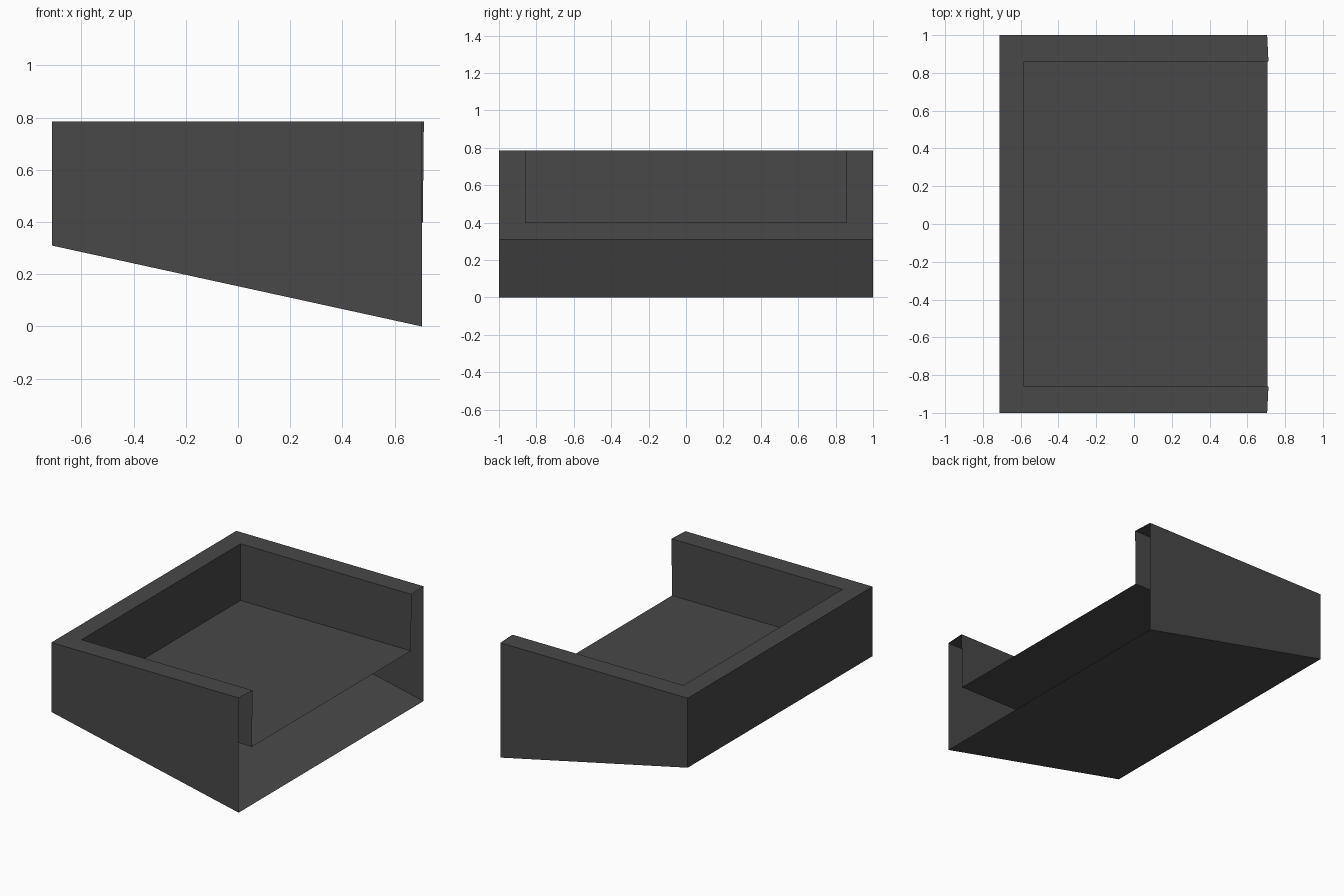
import bpy
import bmesh

cube = bpy.data.objects.get("Cube")
if cube:
    bpy.data.objects.remove(cube, do_unlink=True)

charcoal = bpy.data.materials.new("charcoal")
charcoal.use_nodes = True
charcoal.diffuse_color = (0.065, 0.065, 0.065, 1)
charcoal.node_tree.nodes["Principled BSDF"].inputs["Base Color"].default_value = charcoal.diffuse_color

BACK, FRONT = -0.713, 0.705      # closed and open ends of the outer shell
IN_BACK, IN_FRONT = -0.583, 0.712
TOP, FLOOR, LOW = 0.786, 0.398, 0.31


def u_loop(open_x, closed_x, half_y, open_z, closed_z):
    """Four corners of a U that is open towards +x."""
    return [(open_x, -half_y, open_z), (closed_x, -half_y, closed_z),
            (closed_x, half_y, closed_z), (open_x, half_y, open_z)]


def sheet(name, start, end, fill=None):
    """Thin U-shaped strip between two loops, optionally closed at one of them."""
    bm = bmesh.new()
    a = [bm.verts.new(p) for p in start]
    b = [bm.verts.new(p) for p in end]
    for i in range(3):
        bm.faces.new((a[i + 1], a[i], b[i], b[i + 1]))
    if fill == "start":
        bm.faces.new(a)
    elif fill == "end":
        bm.faces.new(b[::-1])
    mesh = bpy.data.meshes.new(name)
    bm.to_mesh(mesh)
    bm.free()
    mesh.materials.append(charcoal)
    obj = bpy.data.objects.new(name, mesh)
    bpy.context.collection.objects.link(obj)
    return obj


outer_bottom = u_loop(FRONT, BACK, 1, 0, LOW)
outer_top = u_loop(FRONT, BACK, 1, TOP, TOP)
inner_top = u_loop(IN_FRONT, IN_BACK, 0.86, TOP, TOP)
inner_bottom = u_loop(0.708, IN_BACK, 0.86, FLOOR, FLOOR)

# Outer walls with the sloping underside
sheet("outer_shell", outer_bottom, outer_top, "start")
# Flat rim around the three closed sides
sheet("top_rim", outer_top, inner_top)
# Inner walls and the level tray floor
sheet("tray_lining", inner_top, inner_bottom, "end")
